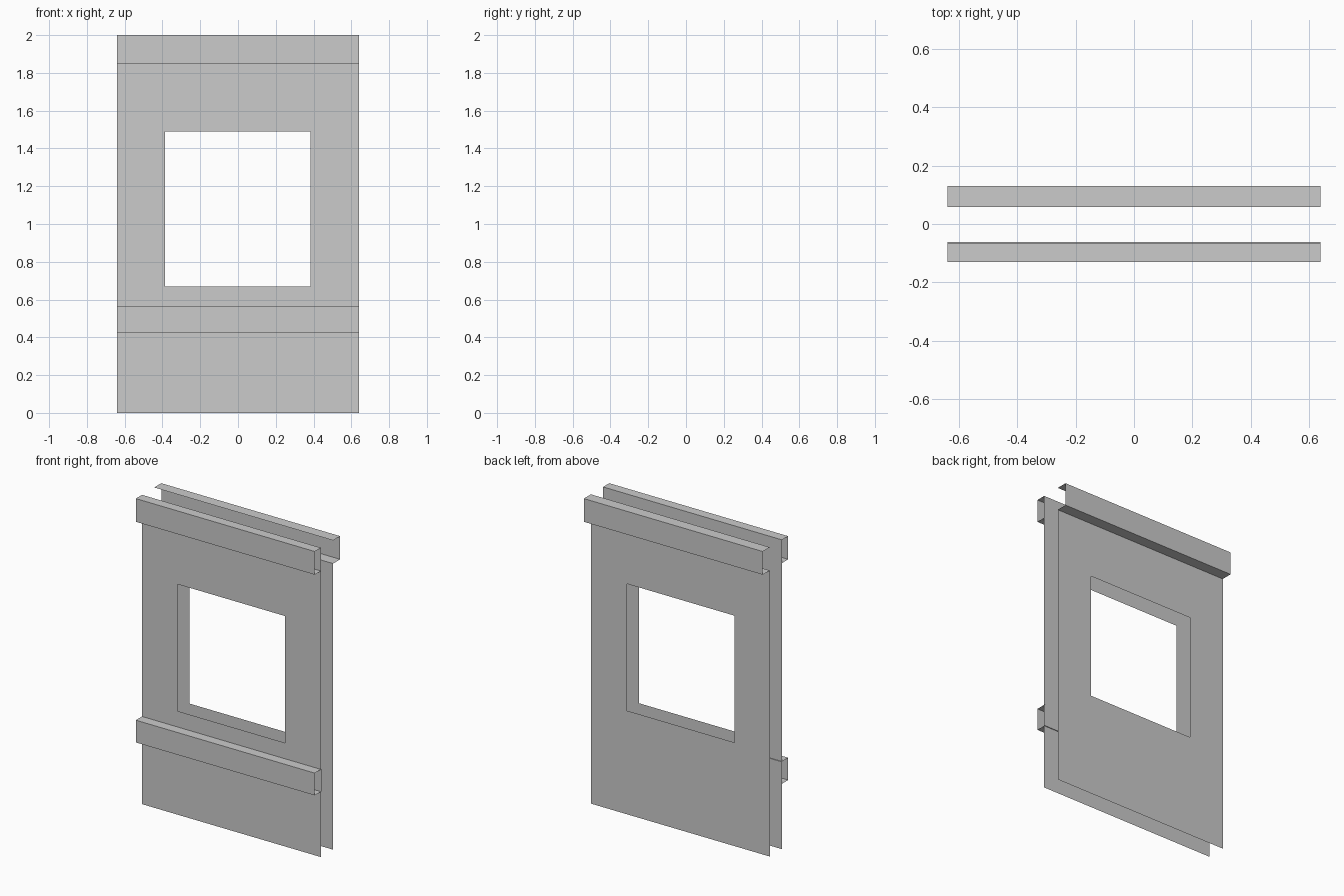
import bpy

if "Cube" in bpy.data.objects:
    bpy.data.objects.remove(bpy.data.objects["Cube"])

HALF_W = 0.64


def make_object(name, verts, faces):
    mesh = bpy.data.meshes.new(name)
    mesh.from_pydata(verts, [], faces)
    mesh.update()
    obj = bpy.data.objects.new(name, mesh)
    bpy.context.collection.objects.link(obj)
    return obj


def windowed_sheet(name, y, top, outward):
    """Thin sheet with a rectangular window, made of four mitred faces."""
    def ring(x0, x1, z0, z1):
        return [(x0, y, z0), (x1, y, z0), (x1, y, z1), (x0, y, z1)]
    verts = ring(-HALF_W, HALF_W, 0, top) + ring(-0.387, 0.383, 0.67, 1.49)
    faces = [(i, (i + 1) % 4, (i + 1) % 4 + 4, i + 4) for i in range(4)]
    if outward > 0:
        faces = [f[::-1] for f in faces]
    return make_object(name, verts, faces)


def sheet_rail(name, profile, closed=False):
    """Folded sheet: a y-z profile swept along x, with open ends."""
    n = len(profile)
    verts = [(x, y, z) for x in (-HALF_W, HALF_W) for y, z in profile]
    faces = [(i, (i + 1) % n, (i + 1) % n + n, i + n)
             for i in range(n if closed else n - 1)]
    return make_object(name, verts, faces)


# Front sheet reaches full height, back sheet stops under its rail
windowed_sheet("front_panel", -0.067, 2.0, -1)
windowed_sheet("back_panel", 0.058, 1.85, 1)

# Upper rails: channels open towards the middle
sheet_rail("front_top_rail",
           [(-0.067, 2.0), (-0.13, 2.0), (-0.13, 1.85), (-0.067, 1.85)])
sheet_rail("back_top_rail",
           [(0.058, 1.85), (0.13, 1.85), (0.13, 2.0), (0.058, 2.0)])

# Lower front rail: open-ended tube passing just behind the front sheet
sheet_rail("front_lower_rail",
           [(-0.062, 0.567), (-0.13, 0.567), (-0.13, 0.423), (-0.062, 0.423)],
           closed=True)
